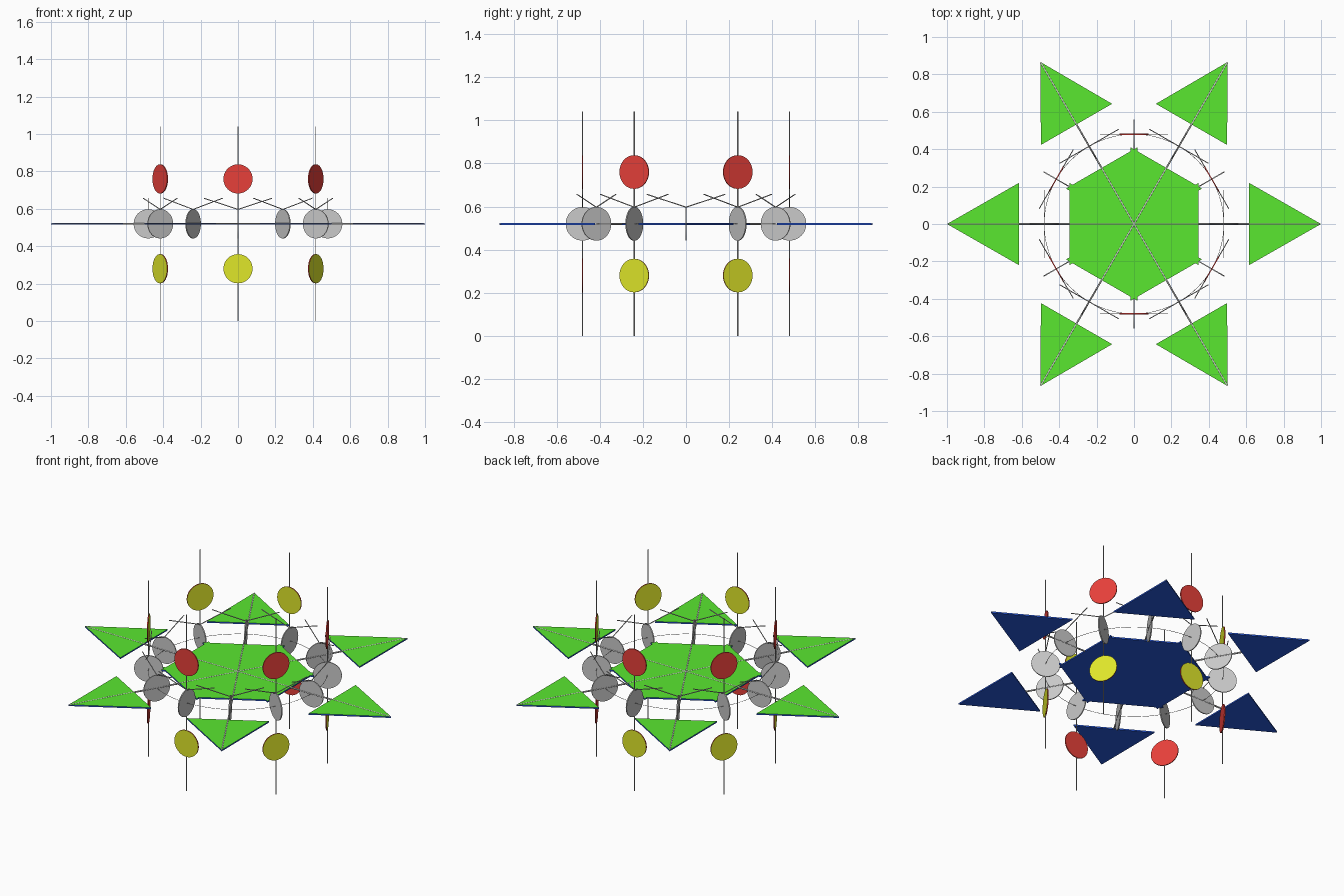
import bpy, bmesh, math
from mathutils import Vector, Matrix

if "Cube" in bpy.data.objects:
    bpy.data.objects.remove(bpy.data.objects["Cube"])

Z = 0.52          # mid height of the station
R = 0.48          # radius of the ring carrying the discs


def material(name, r, g, b):
    lin = [((c / 255 + 0.055) / 1.055) ** 2.4 for c in (r, g, b)]
    m = bpy.data.materials.new(name)
    m.diffuse_color = (*lin, 1)
    m.use_nodes = True
    m.node_tree.nodes["Principled BSDF"].inputs["Base Color"].default_value = m.diffuse_color
    return m


GREEN = material("panel_green", 90, 231, 48)
NAVY = material("panel_navy", 41, 90, 222)
RED = material("disc_red", 231, 64, 58)
YELLOW = material("disc_yellow", 224, 231, 42)
GREY = material("metal_grey", 202, 202, 202)


def finish(name, bm, mats, rule=None, smooth=False):
    bmesh.ops.recalc_face_normals(bm, faces=bm.faces)
    bm.normal_update()
    for f in bm.faces:
        if rule:
            f.material_index = rule(f)
    me = bpy.data.meshes.new(name)
    bm.to_mesh(me)
    bm.free()
    for m in mats:
        me.materials.append(m)
    ob = bpy.data.objects.new(name, me)
    bpy.context.collection.objects.link(ob)
    if smooth:
        bpy.ops.object.select_all(action='DESELECT')
        ob.select_set(True)
        bpy.context.view_layer.objects.active = ob
        bpy.ops.object.shade_smooth_by_angle(angle=math.radians(50))
    return ob


def cylinder(name, a, b, radius, mats, sides=12, rule=None):
    a, b = Vector(a), Vector(b)
    d = b - a
    bm = bmesh.new()
    mat = Matrix.Translation((a + b) / 2) @ d.to_track_quat('Z', 'Y').to_matrix().to_4x4()
    bmesh.ops.create_cone(bm, cap_ends=True, segments=sides, radius1=radius,
                          radius2=radius, depth=d.length, matrix=mat)
    return finish(name, bm, mats, rule, True)


def panel(name, ang, tip, base):
    """Triangular panel, green on top and navy elsewhere."""
    bm = bmesh.new()
    rot = Matrix.Rotation(ang, 3, 'Z')
    pts = [(tip, 0), (base, 0.22), (base, -0.22)]
    f = bm.faces.new([bm.verts.new(rot @ Vector((x, y, Z - 0.005))) for x, y in pts])
    top = bmesh.ops.extrude_face_region(bm, geom=[f])
    for v in top['geom']:
        if isinstance(v, bmesh.types.BMVert):
            v.co.z += 0.008
    finish(name, bm, [NAVY, GREEN], lambda f: 1 if f.normal.z > 0.5 else 0)


def polar(ang):
    return (Vector((math.cos(ang), math.sin(ang), 0)),
            Vector((-math.sin(ang), math.cos(ang), 0)))


up = Vector((0, 0, 1))

# solar panels and the spokes running through them
for i in range(6):
    ang = math.radians(60 * i)
    panel(f"outer_panel_{i}", ang, 1.0, 0.615)
    panel(f"inner_panel_{i}", ang, -0.038, 0.346)
    out, _ = polar(ang)
    c = up * Z
    cylinder(f"spoke_{i}", c, c + out * 0.995, 0.0045, [GREY])

# vertical masts with two-sided signal discs (red rims)
for i in range(6):
    out, _ = polar(math.radians(30 + 60 * i))
    cylinder(f"mast_{i}", out * R, out * R + up * 2 * Z, 0.0025, [GREY])
    for label, z, sign in (("upper", 0.76, -1), ("lower", 0.28, 1)):
        c = out * R + up * z
        cylinder(f"{label}_disc_{i}", c - out * 0.003, c + out * 0.003, 0.078,
                 [RED, YELLOW], 40,
                 lambda f, d=out * sign: 1 if f.normal.dot(d) > 0.5 else 0)

# grey discs threaded on the ring, each with a pair of antennas
for i in range(12):
    out, tan = polar(math.radians(30 * i))
    c = out * R + up * Z
    cylinder(f"ring_disc_{i}", c - tan * 0.003, c + tan * 0.003, 0.078, [GREY], 40)
    for side in (-1, 1):
        foot = c + up * 0.077
        cylinder(f"antenna_{i}_{'left' if side < 0 else 'right'}", foot,
                 foot + tan * side * 0.182 + up * 0.06, 0.0025, [GREY])

# thin ring
bpy.ops.mesh.primitive_torus_add(major_radius=R, minor_radius=0.0012, major_segments=96,
                                 minor_segments=8, location=(0, 0, Z))
ring = bpy.context.object
ring.name = "ring"
ring.data.materials.append(GREY)
bpy.ops.object.shade_smooth_by_angle()
